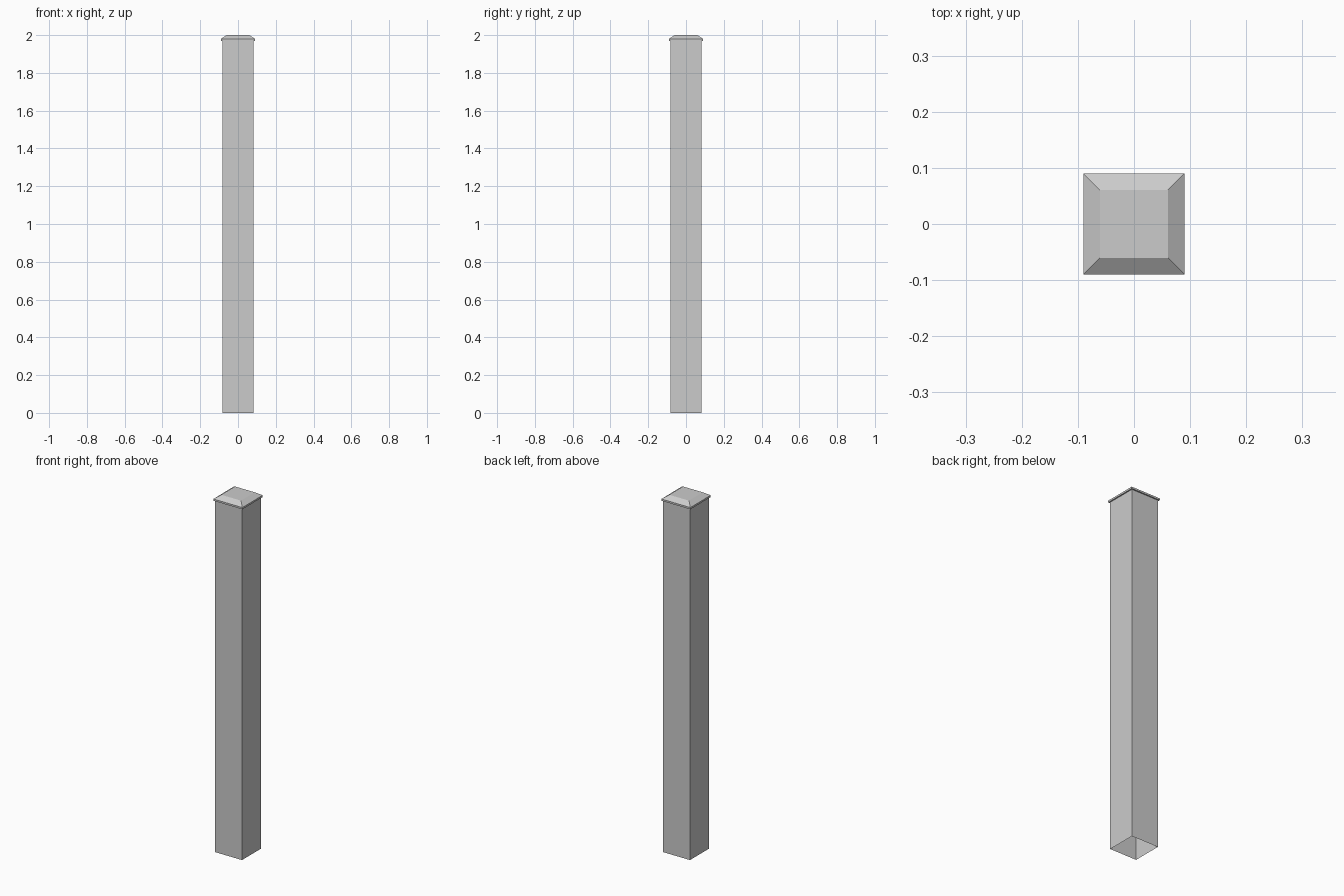
import bpy
import bmesh

if "Cube" in bpy.data.objects:
    bpy.data.objects.remove(bpy.data.objects["Cube"])


def square_loft(name, rings, cap_top=False):
    """Skin stacked square rings given as (half width, z)."""
    bm = bmesh.new()
    loops = [[bm.verts.new((sx * h, sy * h, z))
              for sx, sy in ((-1, -1), (1, -1), (1, 1), (-1, 1))]
             for h, z in rings]
    for low, high in zip(loops, loops[1:]):
        for i in range(4):
            j = (i + 1) % 4
            bm.faces.new((low[i], low[j], high[j], high[i]))
    if cap_top:
        bm.faces.new(loops[-1])
    mesh = bpy.data.meshes.new(name)
    bm.to_mesh(mesh)
    bm.free()
    obj = bpy.data.objects.new(name, mesh)
    bpy.context.collection.objects.link(obj)
    return obj


POST = 0.083
LEDGE = 1.97

# Hollow shaft, open at the bottom
square_loft("post_shaft", [(POST, 0), (POST, LEDGE)])

# Overhanging cap: underside ledge, thin rim, bevelled slope, flat top
square_loft("post_cap", [(POST, LEDGE), (0.09, LEDGE), (0.09, 1.98), (0.061, 2.0)],
            cap_top=True)
